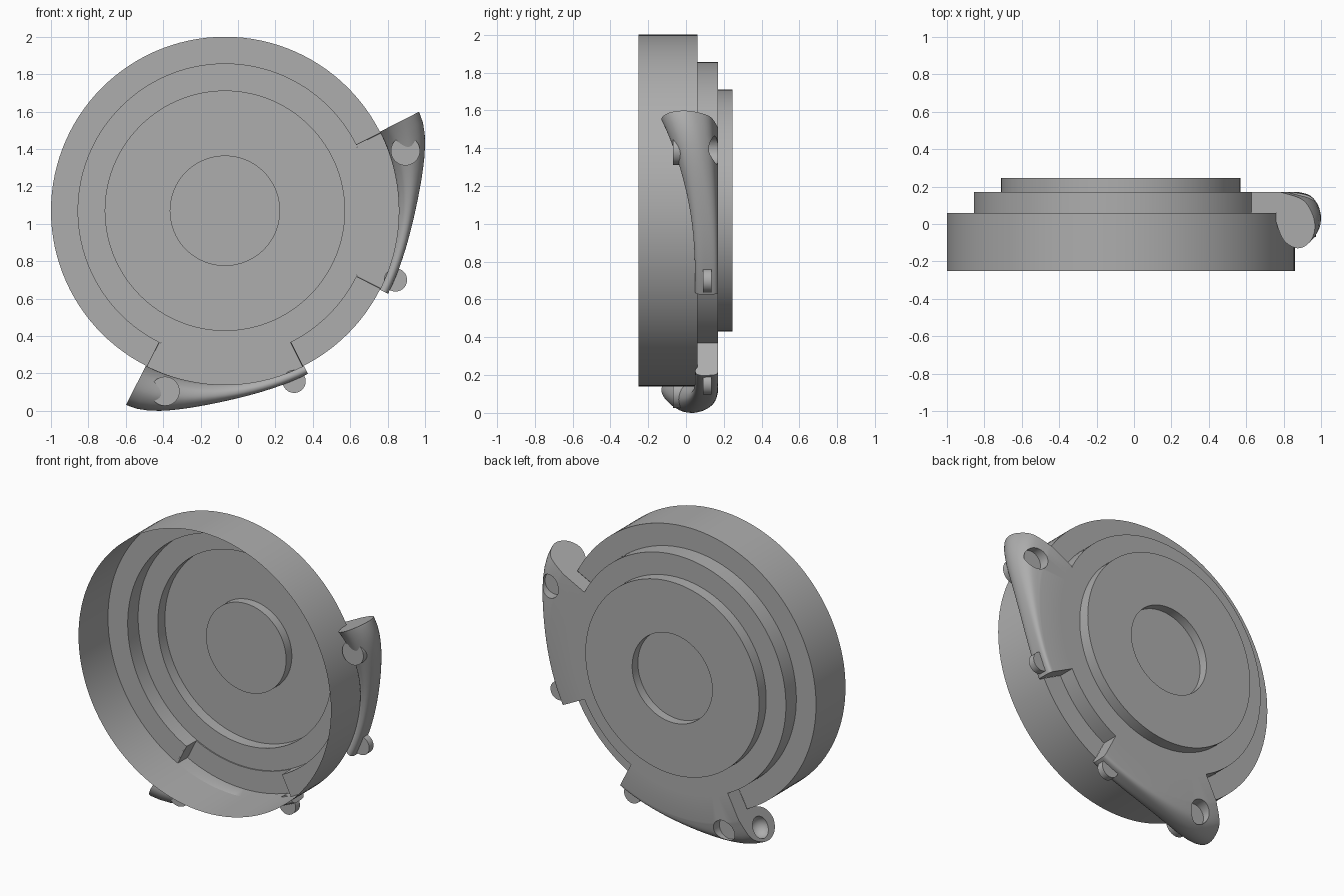
import bpy, bmesh, math
from mathutils import Matrix, Vector

if "Cube" in bpy.data.objects:
    bpy.data.objects.remove(bpy.data.objects["Cube"], do_unlink=True)

CX, CZ = -0.07, 1.07          # axis of the round cover
HALF = 27                     # half angle covered by one bracket

grey = bpy.data.materials.new("plain grey")
grey.use_nodes = True
COLOUR = (0.42, 0.42, 0.42, 1)
grey.diffuse_color = COLOUR
grey.node_tree.nodes["Principled BSDF"].inputs["Base Color"].default_value = COLOUR


def finish(bm, name, smooth=True):
    bmesh.ops.recalc_face_normals(bm, faces=bm.faces[:])
    mesh = bpy.data.meshes.new(name)
    bm.to_mesh(mesh)
    bm.free()
    mesh.materials.append(grey)
    ob = bpy.data.objects.new(name, mesh)
    bpy.context.collection.objects.link(ob)
    if smooth:
        shade(ob)
    return ob


def activate(ob):
    bpy.ops.object.select_all(action='DESELECT')
    ob.select_set(True)
    bpy.context.view_layer.objects.active = ob


def shade(ob):
    activate(ob)
    bpy.ops.object.shade_smooth_by_angle(angle=math.radians(32))


def cut(ob, cutter):
    cutter.hide_render = True
    mod = ob.modifiers.new("cut", 'BOOLEAN')
    mod.operation, mod.solver, mod.object = 'DIFFERENCE', 'EXACT', cutter
    activate(ob)
    bpy.ops.object.modifier_apply(modifier=mod.name)
    bpy.data.objects.remove(cutter, do_unlink=True)


def place(u, v, y, mirrored):
    """Position relative to the cover axis, optionally flipped over the diagonal."""
    if mirrored:
        u, v = -v, -u
    return Vector((CX + u, y, CZ + v))


def cylinder(name, u, v, y0, y1, r, mirrored):
    bm = bmesh.new()
    m = Matrix.Translation(place(u, v, (y0 + y1) / 2, mirrored)) @ Matrix.Rotation(math.pi / 2, 4, 'X')
    bmesh.ops.create_cone(bm, cap_ends=True, segments=40, radius1=r, radius2=r,
                          depth=y1 - y0, matrix=m)
    return finish(bm, name)


# Stepped round cover: a thin revolved sheet, open at the front
PROFILE = [(0.93, -0.25), (0.93, 0.06), (0.785, 0.06), (0.785, 0.17), (0.64, 0.17),
           (0.64, 0.245), (0.295, 0.245), (0.295, 0.185)]


def build_cover():
    bm = bmesh.new()
    n = 120
    rings = []
    for r, y in PROFILE:
        rings.append([bm.verts.new(place(r * math.cos(2 * math.pi * i / n),
                                         r * math.sin(2 * math.pi * i / n), y, False))
                      for i in range(n)])
    for k in range(len(rings) - 1):
        for i in range(n):
            mid = 360 * (i + 0.5) / n
            in_bracket = any(abs((mid - c + 180) % 360 - 180) < HALF for c in (0, 270))
            if k in (1, 2) and in_bracket:
                continue          # opening behind each bracket
            j = (i + 1) % n
            bm.faces.new((rings[k][i], rings[k][j], rings[k + 1][j], rings[k + 1][i]))
    bm.faces.new(rings[-1])
    finish(bm, "stepped_cover")


# Bracket cross-sections (radius, y): slim end and bulging end
SLIM = [(0.95, 0.17), (0.965, 0.166), (0.975, 0.15), (0.978, 0.11), (0.978, 0.08),
        (0.972, 0.06), (0.96, 0.05), (0.945, 0.05), (0.93, 0.06)]
BULGE = [(0.96, 0.17), (1.09, 0.13), (1.15, 0.05), (1.163, -0.03), (1.13, -0.10),
         (1.06, -0.13), (0.98, -0.09), (0.935, 0.0), (0.93, 0.06)]


def smooth_curve(points, steps=5):
    p = [Vector(q) for q in points]
    p = [p[0]] + p + [p[-1]]
    out = []
    for a, b, c, d in zip(p, p[1:], p[2:], p[3:]):
        for s in range(steps):
            t = s / steps
            out.append(0.5 * (2 * b + (c - a) * t + (2 * a - 5 * b + 4 * c - d) * t * t
                              + (3 * b - a - 3 * c + d) * t ** 3))
    return out + [p[-1]]


def section(angle, floor):
    t = (angle + HALF) / (2 * HALF)
    w = t ** 2.4
    swell = 1 + 2 * t ** 4 * (1 - t)
    pts = []
    for s, b in zip(SLIM, BULGE):
        r = s[0] + (b[0] - s[0]) * w
        pts.append((0.93 + (r - 0.93) * swell, s[1] + (b[1] - s[1]) * w))
    return [(0.785, floor), (0.785, 0.17)] + [tuple(q) for q in smooth_curve(pts)] + [(0.93, floor)]


def build_bracket(side, mirrored):
    bm = bmesh.new()
    # solid end walls with a hollow pocket between them
    e = HALF - 0.4
    stations = [(-HALF, 0.061), (-e, 0.061), (0.1 - e, 0.162)]
    stations += [(a, 0.162) for a in range(-24, 25, 3)]
    stations += [(e - 0.1, 0.162), (e, 0.061), (HALF, 0.061)]
    rings = []
    for a, floor in stations:
        ca, sa = math.cos(math.radians(a)), math.sin(math.radians(a))
        rings.append([bm.verts.new(place(r * ca, r * sa, y, mirrored))
                      for r, y in section(a, floor)])
    n = len(rings[0])
    for p, q in zip(rings, rings[1:]):
        for i in range(n):
            j = (i + 1) % n
            bm.faces.new((p[i], p[j], q[j], q[i]))
    bm.faces.new(rings[0])
    bm.faces.new(rings[-1])
    bracket = finish(bm, side + "_bracket", smooth=False)

    # counterbore on the back of the bulging end
    cut(bracket, cylinder("bore_cutter", 0.965, 0.32, 0.1, 0.3, 0.074, mirrored))
    if mirrored:
        # shallow cup in the end face
        bm = bmesh.new()
        a = math.radians(HALF)
        centre = place(1.07 * math.cos(a), 1.07 * math.sin(a), 0.01, True)
        bmesh.ops.create_uvsphere(bm, u_segments=32, v_segments=16, radius=0.07,
                                  matrix=Matrix.Translation(centre))
        cut(bracket, finish(bm, "cup_cutter"))
    shade(bracket)

    # bolt boss at the bulging end and small lug at the slim end
    cylinder(side + "_bolt_boss", 0.965, 0.32, -0.07, 0.098, 0.078, mirrored)
    cylinder(side + "_small_lug", 0.912, -0.37, 0.09, 0.135, 0.062, mirrored)


build_cover()
build_bracket("side", False)
build_bracket("lower", True)
